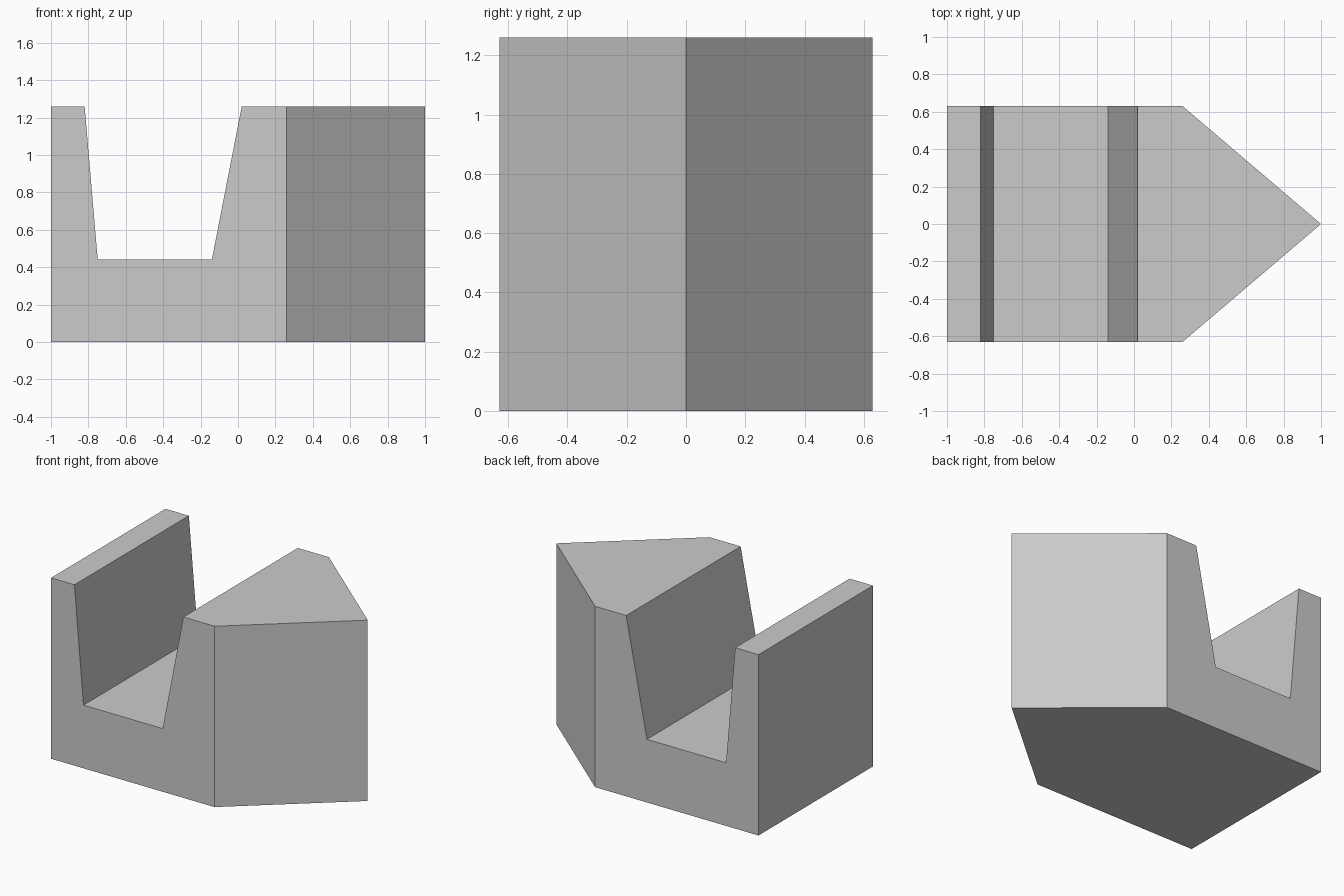
import bpy
import bmesh

if "Cube" in bpy.data.objects:
    bpy.data.objects.remove(bpy.data.objects["Cube"])

HALF = 0.63      # half depth
TOP = 1.26       # height
SHOULDER = 0.26  # x where the pointed nose starts

grey = bpy.data.materials.new("plain grey")
grey.diffuse_color = (0.6, 0.6, 0.6, 1.0)
grey.use_nodes = True
grey.node_tree.nodes["Principled BSDF"].inputs["Base Color"].default_value = grey.diffuse_color

# Side profile of the notched body, up to the nose
profile = [(-1, 0), (SHOULDER, 0), (SHOULDER, TOP), (0.02, TOP),
           (-0.14, 0.44), (-0.75, 0.44), (-0.82, TOP), (-1, TOP)]

bm = bmesh.new()
front = [bm.verts.new((x, -HALF, z)) for x, z in profile]
back = [bm.verts.new((x, HALF, z)) for x, z in profile]
tip_low, tip_high = (bm.verts.new((1, 0, z)) for z in (0, TOP))

# Front and back walls, and the strips joining them (nose side left open)
bm.faces.new(front)
bm.faces.new(back)
n = len(profile)
for i in range(n):
    j = (i + 1) % n
    if i == 0:      # bottom runs on into the nose
        bm.faces.new((front[0], front[1], tip_low, back[1], back[0]))
    elif i == 2:    # top runs on into the nose
        bm.faces.new((front[3], front[2], tip_high, back[2], back[3]))
    elif i != 1:
        bm.faces.new((front[i], front[j], back[j], back[i]))

# Slanted sides of the nose
for side in (front, back):
    bm.faces.new((side[1], tip_low, tip_high, side[2]))

bmesh.ops.recalc_face_normals(bm, faces=bm.faces[:])
mesh = bpy.data.meshes.new("notched_pointed_block")
bm.to_mesh(mesh)
bm.free()
mesh.materials.append(grey)
block = bpy.data.objects.new("notched_pointed_block", mesh)
bpy.context.collection.objects.link(block)
